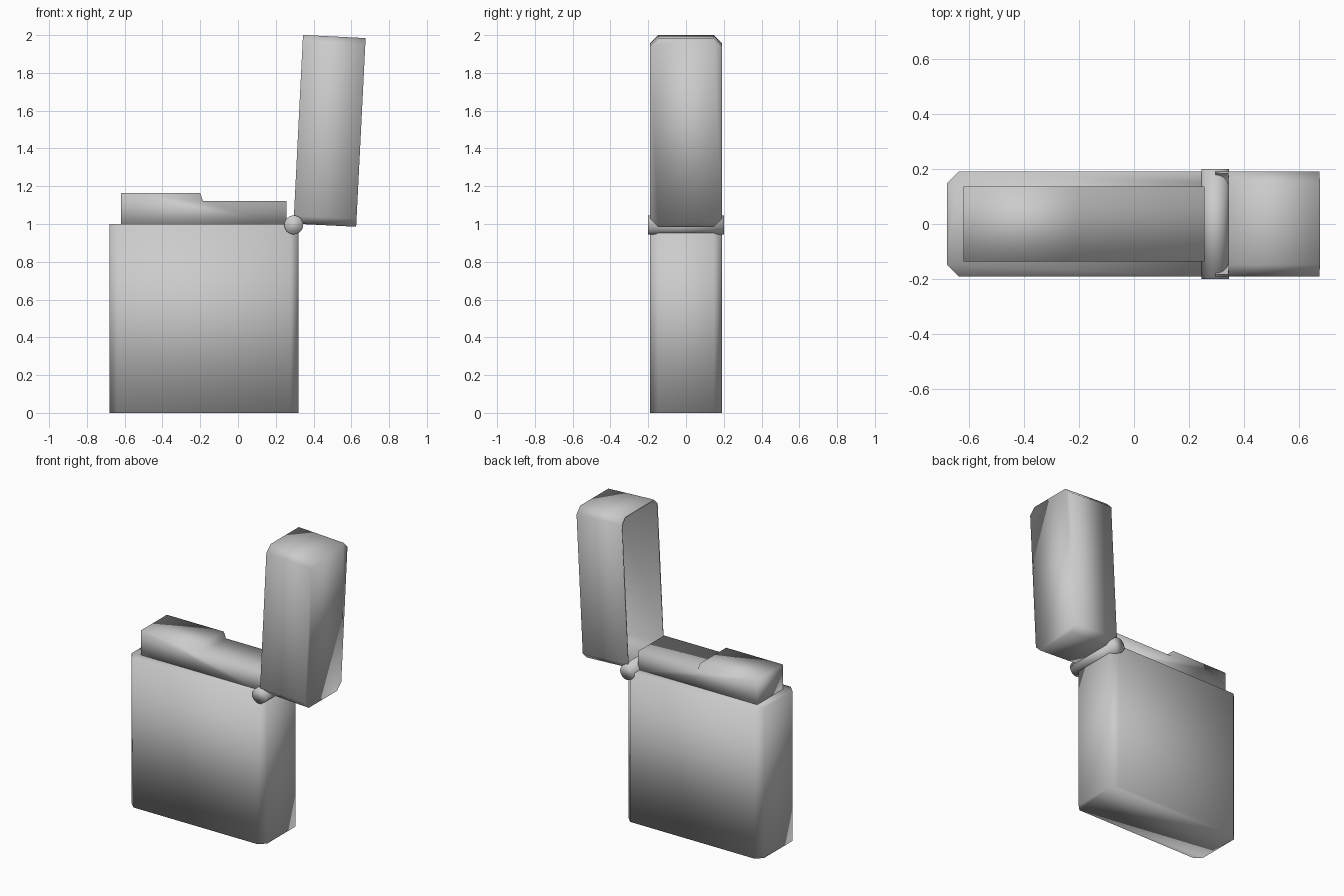
import bpy, bmesh, math
from mathutils import Matrix

if "Cube" in bpy.data.objects:
    bpy.data.objects.remove(bpy.data.objects["Cube"])


def finish(name, bm):
    bmesh.ops.recalc_face_normals(bm, faces=bm.faces)
    mesh = bpy.data.meshes.new(name)
    bm.to_mesh(mesh)
    bm.free()
    obj = bpy.data.objects.new(name, mesh)
    bpy.context.collection.objects.link(obj)
    for p in mesh.polygons:
        p.use_smooth = True
    return obj


def prism(outline, axis_map, depth, cap_start=True):
    """Extrude a 2D outline; axis_map turns (a, b, t) into xyz."""
    bm = bmesh.new()
    low = [bm.verts.new(axis_map(a, b, depth[0])) for a, b in outline]
    high = [bm.verts.new(axis_map(a, b, depth[1])) for a, b in outline]
    n = len(outline)
    for i in range(n):
        j = (i + 1) % n
        bm.faces.new((low[i], low[j], high[j], high[i]))
    bm.faces.new(high)
    if cap_start:
        bm.faces.new(low)
    return bm


def chamfered(x0, x1, h, c):
    return [(x0 + c, -h), (x1 - c, -h), (x1, -h + c), (x1, h - c),
            (x1 - c, h), (x0 + c, h), (x0, h - c), (x0, -h + c)]


# Case body with chamfered upright edges
finish("case_body", prism(chamfered(-0.68, 0.32, 0.19, 0.042),
                          lambda a, b, t: (a, b, t), (0, 1.0)))

# Stepped insert rising out of the case
step = [(-0.62, 0.98), (0.257, 0.98), (0.257, 1.122), (-0.185, 1.122),
        (-0.2, 1.163), (-0.62, 1.163)]
finish("insert", prism(step, lambda a, b, t: (a, t, b), (-0.137, 0.137)))

# Hollow lid, swung open on the hinge; its mouth faces -x
lid_bm = prism(chamfered(0, 1.0, 0.19, 0.042),
               lambda a, b, t: (t, b, a), (0, 0.332), cap_start=False)
lid = finish("lid", lid_bm)
# Make sure normals face out so the wall thickens inward
if lid.data.polygons[-1].normal.x < 0:
    lid.data.flip_normals()
lid.matrix_world = Matrix.Translation((0.294, 0, 1.002)) @ Matrix.Rotation(math.radians(2.87), 4, 'Y')
wall = lid.modifiers.new("wall", 'SOLIDIFY')
wall.thickness = 0.01
wall.offset = -1

# Hinge barrel across the case
bm = bmesh.new()
bmesh.ops.create_cone(bm, cap_ends=True, segments=32, radius1=0.05, radius2=0.05, depth=0.4,
                      matrix=Matrix.Translation((0.295, 0, 0.995)) @ Matrix.Rotation(math.pi / 2, 4, 'X'))
finish("hinge_barrel", bm)
